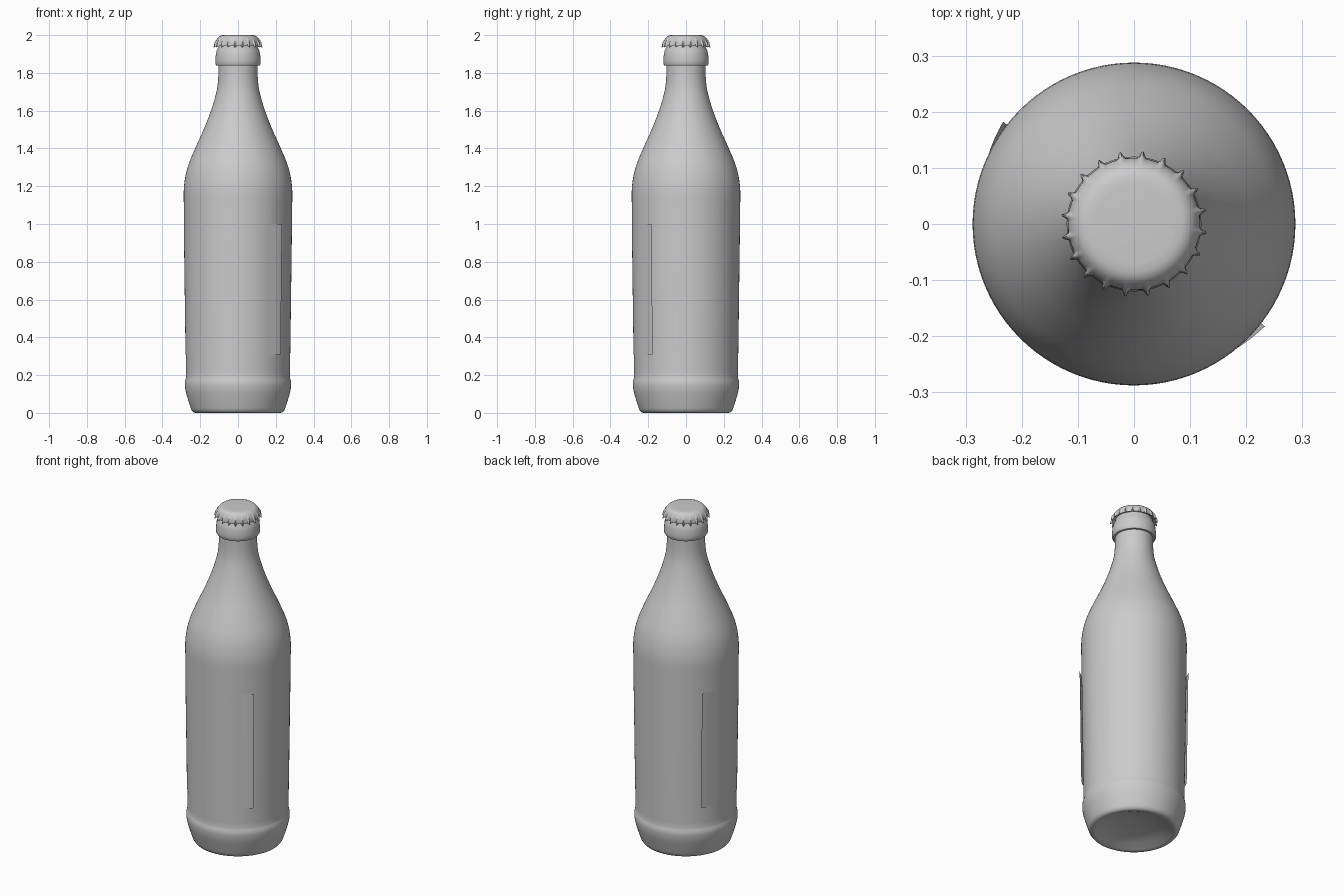
import bpy
import bmesh
from math import sin, cos, pi, radians

cube = bpy.data.objects.get("Cube")
if cube:
    bpy.data.objects.remove(cube, do_unlink=True)

grey = bpy.data.materials.new("plain grey")
grey.use_nodes = True
grey.diffuse_color = (0.6, 0.6, 0.6, 1)
grey.node_tree.nodes["Principled BSDF"].inputs["Base Color"].default_value = (0.6, 0.6, 0.6, 1)


def sweep(name, profile, segments, start=0, span=2 * pi, shape=None):
    """Turn a profile of (radius, height) around z; shape may adjust each point."""
    closed = span > 6.28
    bm = bmesh.new()
    columns = []
    for i in range(segments if closed else segments + 1):
        a = start + span * i / segments
        column = []
        for k, (r, z) in enumerate(profile):
            if shape:
                r, z = shape(k, r, z, a)
            column.append(bm.verts.new((r * cos(a), r * sin(a), z)))
        columns.append(column)
    for i in range(segments):
        p, q = columns[i], columns[(i + 1) % len(columns)]
        for k in range(len(profile) - 1):
            bm.faces.new((p[k], q[k], q[k + 1], p[k + 1]))
    bmesh.ops.remove_doubles(bm, verts=bm.verts, dist=0.00001)
    mesh = bpy.data.meshes.new(name)
    bm.to_mesh(mesh)
    bm.free()
    obj = bpy.data.objects.new(name, mesh)
    bpy.context.collection.objects.link(obj)
    mesh.materials.append(grey)
    bpy.ops.object.select_all(action='DESELECT')
    obj.select_set(True)
    bpy.context.view_layer.objects.active = obj
    bpy.ops.object.shade_smooth_by_angle(angle=radians(40))
    return obj


def smooth_path(points, steps=4):
    """Catmull-Rom curve through the points."""
    pts = [points[0]] + points + [points[-1]]
    out = []
    for a, b, c, d in zip(pts, pts[1:], pts[2:], pts[3:]):
        for s in range(steps):
            t = s / steps
            out.append(tuple(
                0.5 * (2 * q + (r - p) * t + (2 * p - 5 * q + 4 * r - w) * t * t
                       + (3 * q - p - 3 * r + w) * t ** 3)
                for p, q, r, w in zip(a, b, c, d)))
    return out + [points[-1]]


# Bottle: hollowed base, raised heel band, body, shoulder and neck
base = [(0, 0.04), (0.1, 0.036), (0.17, 0.022), (0.21, 0.004), (0.225, 0),
        (0.238, 0.004), (0.246, 0.015)]
heel = smooth_path([(0.25, 0.025), (0.263, 0.065), (0.276, 0.11),
                    (0.281, 0.14), (0.281, 0.162), (0.275, 0.186)])
body = [(0.275, 0.22), (0.278, 0.4), (0.282, 0.7), (0.286, 1.0)]
shoulder = smooth_path([(0.287, 1.1), (0.286, 1.2), (0.267, 1.3), (0.227, 1.4),
                        (0.182, 1.5), (0.143, 1.6), (0.114, 1.7), (0.105, 1.77),
                        (0.103, 1.838)])
sweep("bottle", base + heel + body + shoulder, 96)

# Thick glass lip under the cap
sweep("lip", [(0.1, 1.838), (0.114, 1.838), (0.119, 1.846), (0.12, 1.865),
              (0.117, 1.9), (0.112, 1.92), (0.104, 1.935), (0.1, 1.96)], 96)

# Crown cap: narrow flutes grow towards the lower edge
TEETH = 20
flute = [1, 0.9, 0.7, 0.35, 0.1]


def crimp(k, r, z, a):
    t = flute[k - 1] if 1 <= k <= len(flute) else 0
    bump = max(0, cos(TEETH * (a - radians(11)))) ** 3 * t
    return r + 0.013 * bump, z - (0.009 * bump if k < 3 else 0)


sweep("crown_cap", [(0.1, 1.95), (0.118, 1.943), (0.118, 1.95), (0.117, 1.96),
                    (0.115, 1.97), (0.111, 1.979), (0.105, 1.988), (0.097, 1.995),
                    (0.086, 1.999), (0.07, 2.0), (0, 2.0)],
      TEETH * 12, shape=crimp)

# Label wrapped around half of the body, with its two ends lifting slightly
START, SPAN = radians(142), radians(180)


def lift(k, r, z, a):
    edge = min(a - START, START + SPAN - a)
    return r + 0.001 + 0.009 * max(0, 1 - edge / radians(13)), z


sweep("label", [(0.277, 0.31), (0.278, 0.4), (0.282, 0.7), (0.286, 1.0)],
      60, START, SPAN, lift)
